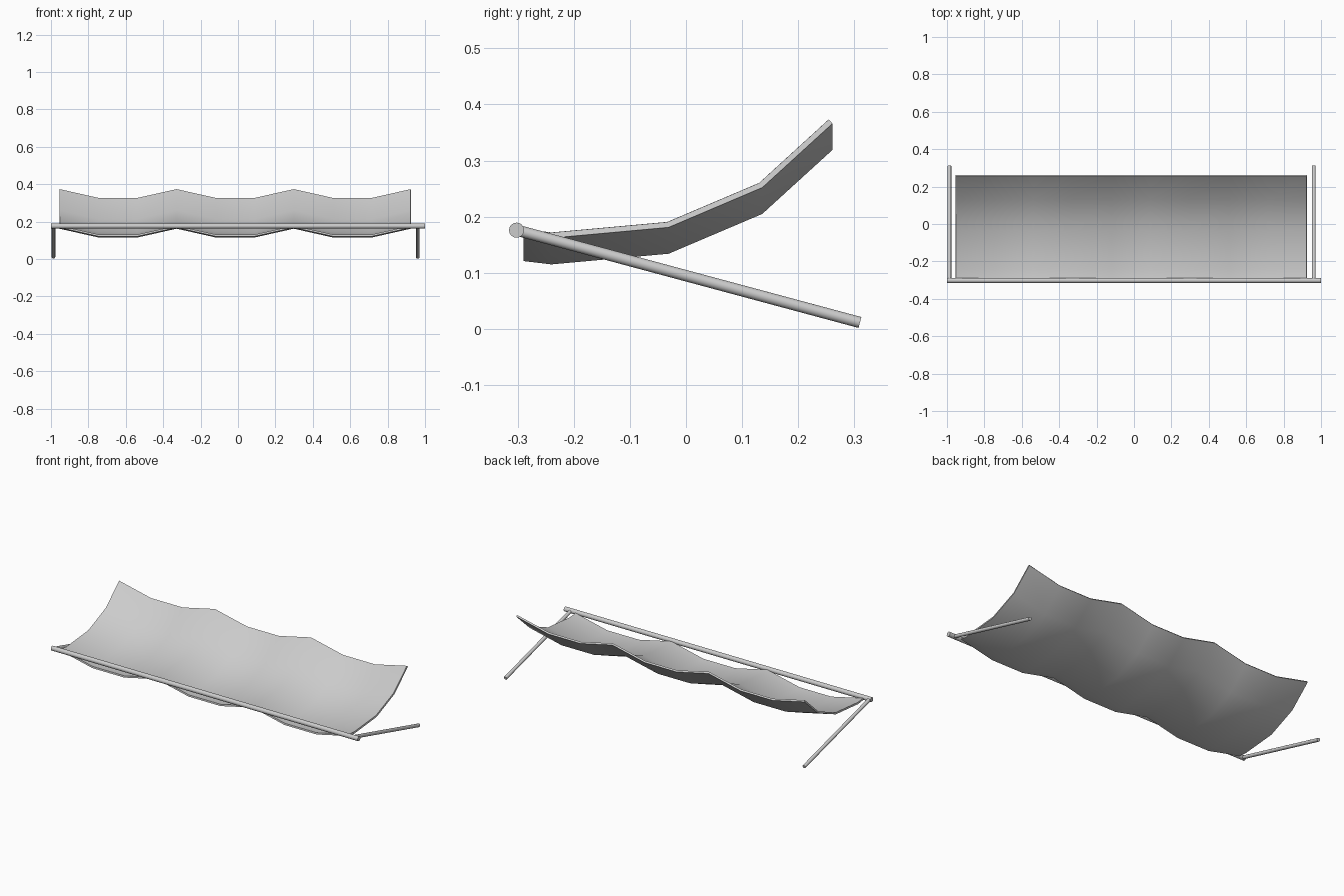
import bpy, bmesh
from mathutils import Vector

if "Cube" in bpy.data.objects:
    bpy.data.objects.remove(bpy.data.objects["Cube"])


def smooth(obj, angle):
    bpy.ops.object.select_all(action='DESELECT')
    obj.select_set(True)
    bpy.context.view_layer.objects.active = obj
    bpy.ops.object.shade_smooth_by_angle(angle=angle)


def rod(name, start, end, radius):
    a, b = Vector(start), Vector(end)
    bpy.ops.mesh.primitive_cylinder_add(vertices=16, radius=radius,
                                        depth=(b - a).length, location=(a + b) / 2)
    obj = bpy.context.object
    obj.name = name
    obj.rotation_euler = (b - a).to_track_quat('Z', 'Y').to_euler()
    smooth(obj, 0.7)
    return obj


# Front bar and the two support arms
rod("front_bar", (-1, -0.302, 0.176), (1, -0.302, 0.176), 0.0135)
for name, x in (("left_arm", -0.987), ("right_arm", 0.961)):
    rod(name, (x, -0.302, 0.176), (x, 0.31, 0.0115), 0.01)

# Canopy: curved side profile (y, z of underside) swept through three scallops
profile = [(-0.29, 0.168), (-0.24, 0.162), (-0.031, 0.181), (0.136, 0.252), (0.261, 0.366)]
x_min, x_max, scallops, sag = -0.955, 0.925, 3, 0.047
columns = scallops * 3
bm = bmesh.new()
grid = []
for i in range(columns + 1):
    x = x_min + (x_max - x_min) * i / columns
    drop = 0 if i % 3 == 0 else sag
    grid.append([bm.verts.new((x, y, z - drop)) for y, z in profile])
for i in range(columns):
    for j in range(len(profile) - 1):
        bm.faces.new((grid[i][j], grid[i + 1][j], grid[i + 1][j + 1], grid[i][j + 1]))
mesh = bpy.data.meshes.new("canopy")
bm.to_mesh(mesh)
bm.free()
canopy = bpy.data.objects.new("canopy", mesh)
bpy.context.collection.objects.link(canopy)

# Fabric thickness, grown upwards from the underside
solid = canopy.modifiers.new("thickness", 'SOLIDIFY')
solid.thickness = 0.01
solid.offset = 1
bpy.context.view_layer.objects.active = canopy
bpy.ops.object.modifier_apply(modifier=solid.name)
smooth(canopy, 1.0)
